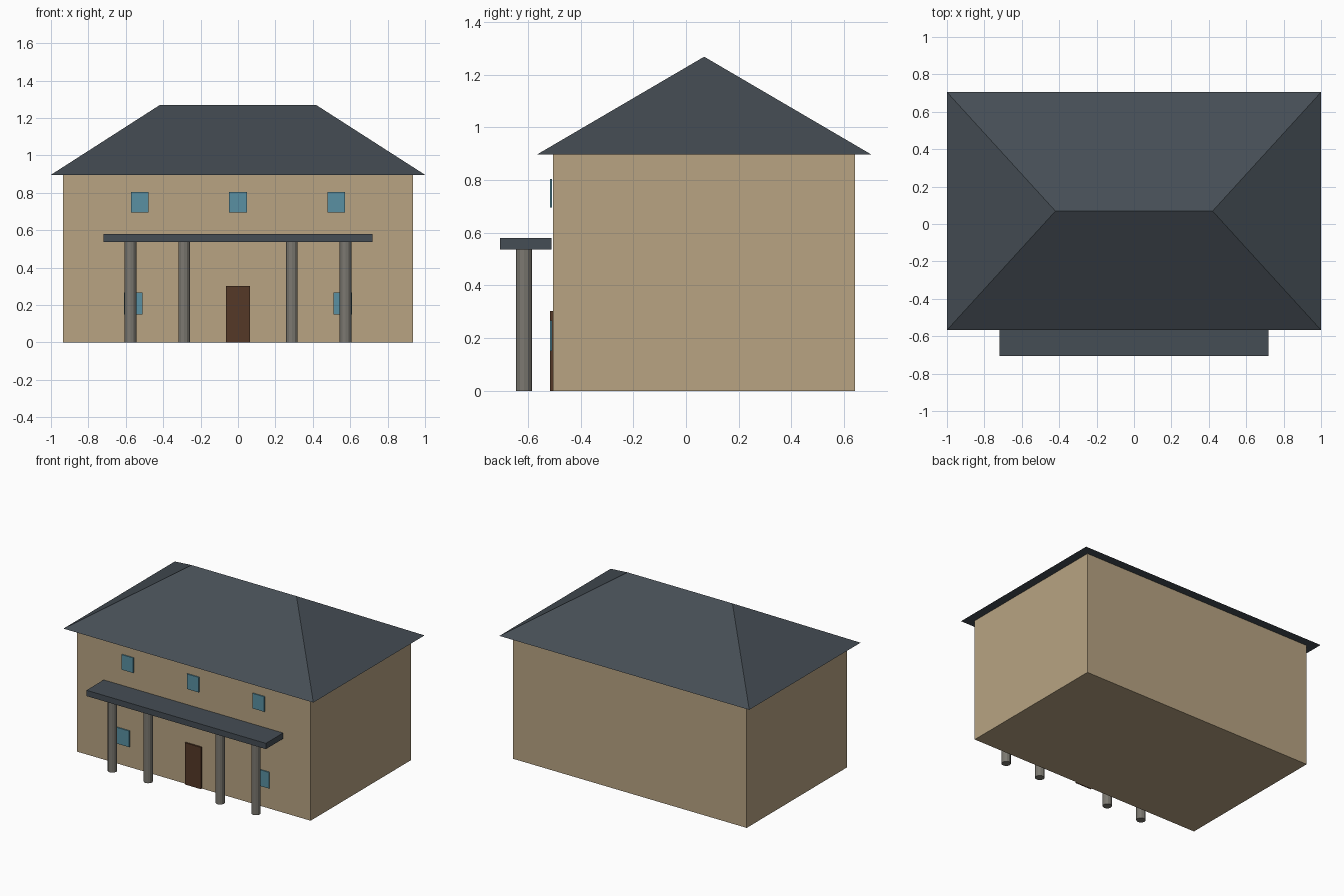
import bpy, bmesh
from math import pi

if "Cube" in bpy.data.objects:
    bpy.data.objects.remove(bpy.data.objects["Cube"])


def material(name, rgb):
    m = bpy.data.materials.new(name)
    m.diffuse_color = (*rgb, 1)
    m.use_nodes = True
    m.node_tree.nodes["Principled BSDF"].inputs["Base Color"].default_value = m.diffuse_color
    return m


WALL = material("tan_wall", (0.48, 0.37, 0.225))
SLATE = material("slate", (0.06, 0.075, 0.09))
STONE = material("stone", (0.2, 0.19, 0.165))
WOOD = material("dark_wood", (0.09, 0.04, 0.02))
GLASS = material("blue_glass", (0.10, 0.28, 0.36))


def add_object(name, bm, mat):
    mesh = bpy.data.meshes.new(name)
    bm.normal_update()
    bm.to_mesh(mesh)
    bm.free()
    mesh.materials.append(mat)
    ob = bpy.data.objects.new(name, mesh)
    bpy.context.collection.objects.link(ob)
    return ob


def box(name, x, y, z, mat):
    """Box from (min, max) ranges on each axis."""
    bm = bmesh.new()
    bmesh.ops.create_cube(bm, size=1)
    for v in bm.verts:
        v.co = [r[0] if c < 0 else r[1] for c, r in zip(v.co, (x, y, z))]
    return add_object(name, bm, mat)


# Main body
box("house_walls", (-0.935, 0.935), (-0.505, 0.641), (0, 0.896), WALL)

# Hip roof: a box whose top is pinched to a ridge
bm = bmesh.new()
bmesh.ops.create_cube(bm, size=1)
for v in bm.verts:
    sx, sy = (1 if v.co.x > 0 else -1), (1 if v.co.y > 0 else -1)
    if v.co.z > 0:
        v.co = (sx * 0.42, 0.069, 1.268)
    else:
        v.co = (sx * 1.0, 0.069 + sy * 0.636, 0.896)
bmesh.ops.remove_doubles(bm, verts=bm.verts, dist=0.001)
add_object("hip_roof", bm, SLATE)

# Porch roof and columns
box("porch_roof", (-0.718, 0.718), (-0.707, -0.51), (0.537, 0.579), SLATE)
for i, x in enumerate((-0.575, -0.288, 0.288, 0.575)):
    bm = bmesh.new()
    bmesh.ops.create_cone(bm, cap_ends=True, segments=12, radius1=0.031,
                          radius2=0.031, depth=0.537)
    col = add_object(f"porch_column_{i + 1}", bm, STONE)
    col.location = (x, -0.615, 0.537 / 2)

# Door
box("front_door", (-0.064, 0.064), (-0.517, -0.504), (0, 0.302), WOOD)

# Windows
for i, x in enumerate((-0.525, 0, 0.525)):
    box(f"upper_window_{i + 1}", (x - 0.047, x + 0.047), (-0.517, -0.509),
        (0.695, 0.804), GLASS)
for i, x in enumerate((-0.56, 0.56)):
    box(f"lower_window_{i + 1}", (x - 0.05, x + 0.05), (-0.517, -0.509),
        (0.15, 0.267), GLASS)
